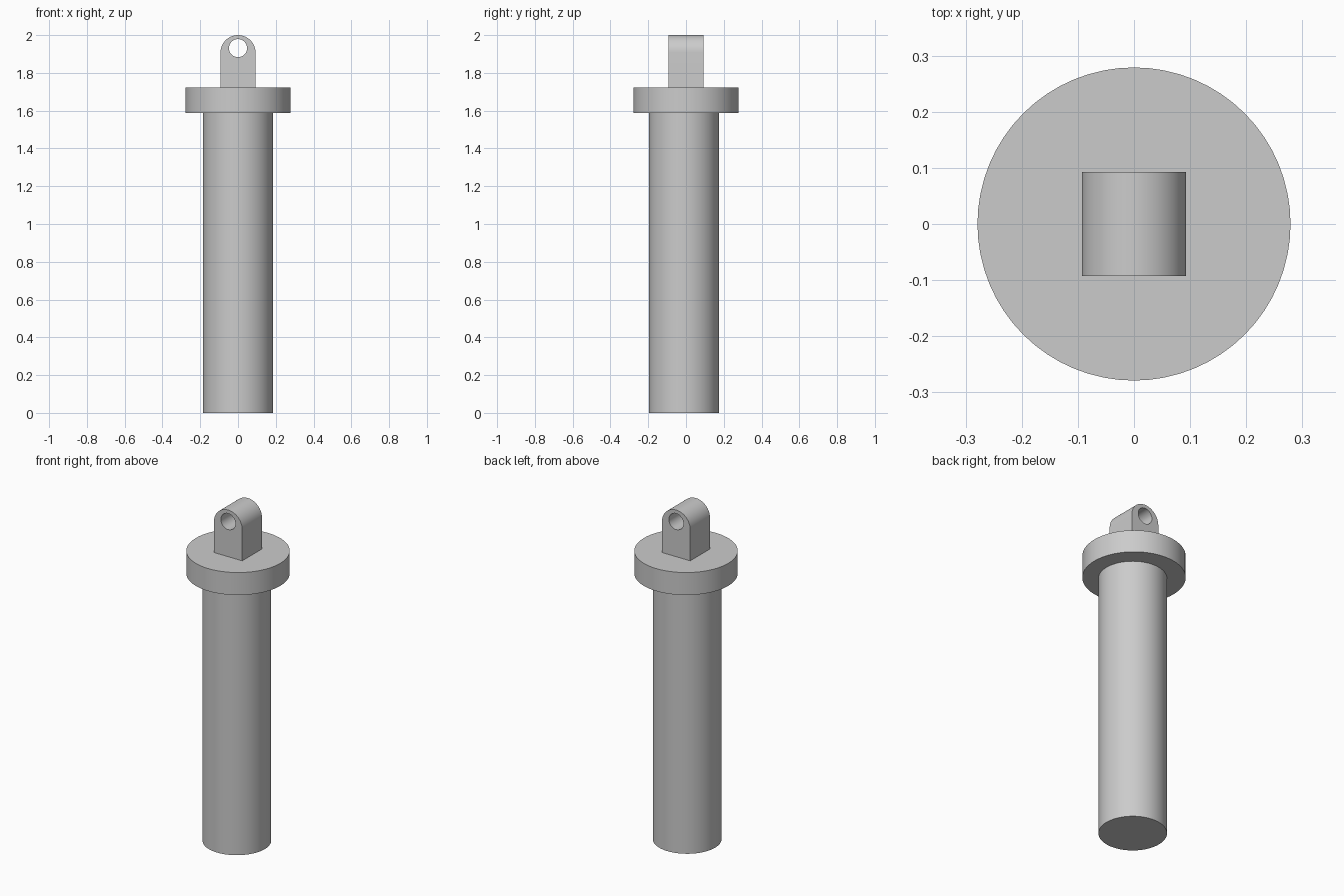
import bpy, bmesh
from math import pi, cos, sin, radians
from mathutils import Vector

cube = bpy.data.objects.get("Cube")
if cube:
    bpy.data.objects.remove(cube, do_unlink=True)

# Single grey material
grey = bpy.data.materials.new("plain_grey")
grey.use_nodes = True
COLOUR = (0.6, 0.6, 0.6, 1)
grey.diffuse_color = COLOUR
grey.node_tree.nodes["Principled BSDF"].inputs["Base Color"].default_value = COLOUR


def finish(obj):
    obj.data.materials.append(grey)
    bpy.ops.object.select_all(action="DESELECT")
    obj.select_set(True)
    bpy.context.view_layer.objects.active = obj
    bpy.ops.object.shade_smooth_by_angle(angle=radians(30))


def cylinder(name, radius, bottom, top, y=0):
    bpy.ops.mesh.primitive_cylinder_add(
        vertices=64, radius=radius, depth=top - bottom,
        location=(0, y, (bottom + top) / 2))
    obj = bpy.context.object
    obj.name = name
    finish(obj)


def arc(radius, z, start, end, steps):
    angles = [start + (end - start) * i / steps for i in range(steps + 1)]
    return [(radius * cos(a), z + radius * sin(a)) for a in angles]


def pierced_plate(name, outer, hole, half_depth):
    """Extrude an outline with a hole along y."""
    bm = bmesh.new()
    edges = []
    for loop in (outer, hole):
        verts = [bm.verts.new((x, -half_depth, z)) for x, z in loop]
        edges += [bm.edges.new((verts[i - 1], v)) for i, v in enumerate(verts)]
    bmesh.ops.triangle_fill(bm, edges=edges, use_beauty=True)
    out = bmesh.ops.extrude_face_region(bm, geom=bm.faces[:], use_keep_orig=True)
    moved = [g for g in out["geom"] if isinstance(g, bmesh.types.BMVert)]
    bmesh.ops.translate(bm, verts=moved, vec=Vector((0, 2 * half_depth, 0)))
    bmesh.ops.recalc_face_normals(bm, faces=bm.faces[:])
    mesh = bpy.data.meshes.new(name)
    bm.to_mesh(mesh)
    bm.free()
    obj = bpy.data.objects.new(name, mesh)
    bpy.context.collection.objects.link(obj)
    finish(obj)


# Long pin, set slightly forward of the collar
cylinder("shaft", 0.185, 0, 1.60, y=-0.011)

# Wide collar
cylinder("collar", 0.279, 1.588, 1.722)

# Round-topped lug with an eye through it
W = 0.093
outline = [(-W, 1.715), (W, 1.715)] + arc(W, 2 - W, 0, pi, 32)
eye = arc(0.048, 1.931, 0, 2 * pi, 32)[:-1]
pierced_plate("eye_lug", outline, eye, W)
